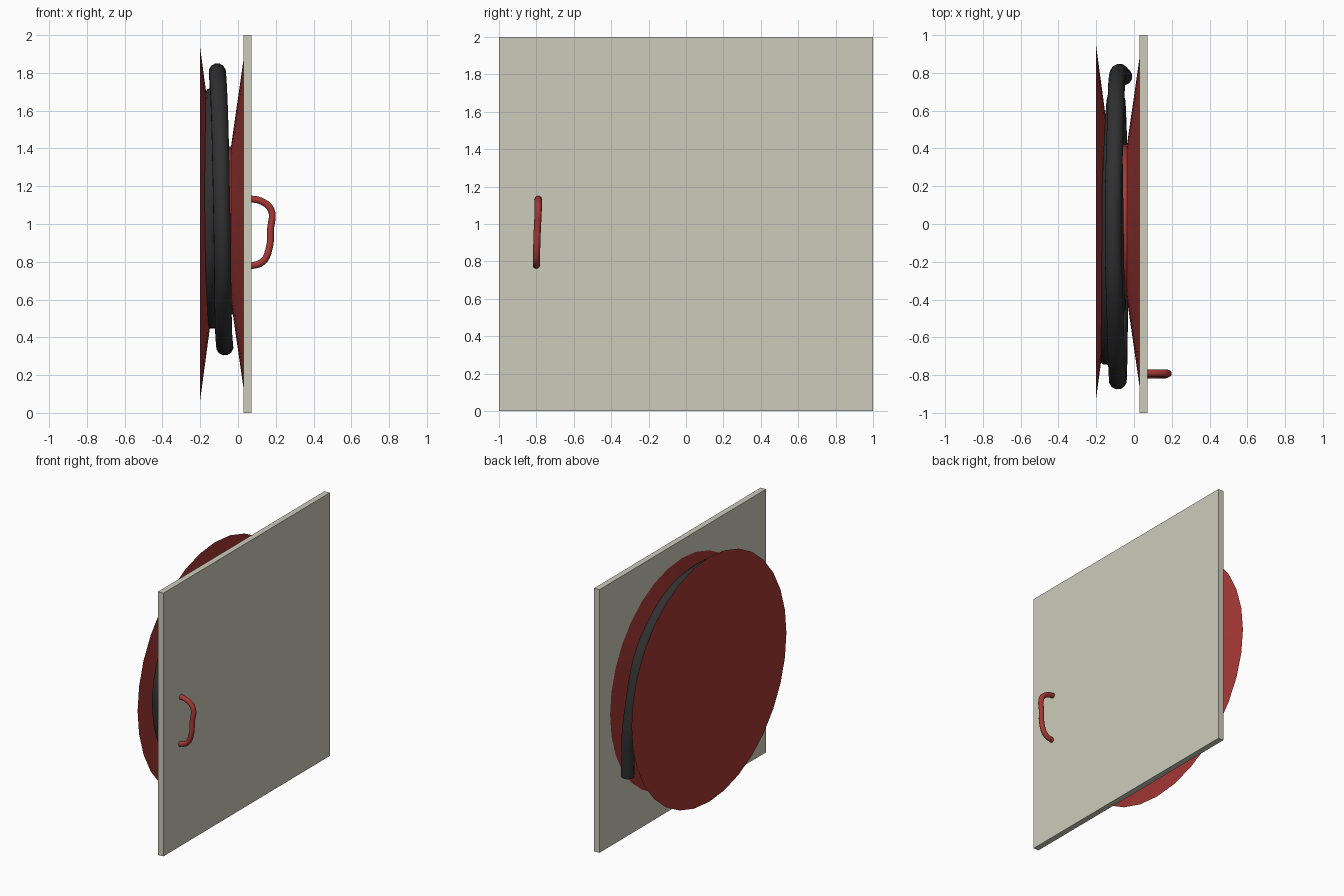
import bpy, bmesh, math

if "Cube" in bpy.data.objects:
    bpy.data.objects.remove(bpy.data.objects["Cube"])


def material(name, rgb):
    m = bpy.data.materials.new(name)
    m.diffuse_color = (*rgb, 1)
    m.use_nodes = True
    m.node_tree.nodes["Principled BSDF"].inputs["Base Color"].default_value = m.diffuse_color
    return m


RED = material("red", (0.38, 0.04, 0.035))
BLACK = material("black", (0.03, 0.03, 0.03))
CREAM = material("cream", (0.6, 0.6, 0.5))


def add_mesh(name, bm, mat):
    bmesh.ops.recalc_face_normals(bm, faces=bm.faces)
    me = bpy.data.meshes.new(name)
    bm.to_mesh(me)
    bm.free()
    me.materials.append(mat)
    ob = bpy.data.objects.new(name, me)
    bpy.context.collection.objects.link(ob)
    return ob


def smooth(ob):
    bpy.ops.object.select_all(action='DESELECT')
    ob.select_set(True)
    bpy.context.view_layer.objects.active = ob
    bpy.ops.object.shade_smooth_by_angle(angle=math.radians(40))


def tube(name, points, radius, mat, steps, sides):
    cu = bpy.data.curves.new(name, 'CURVE')
    cu.dimensions = '3D'
    cu.bevel_depth = radius
    cu.bevel_resolution = sides
    cu.use_fill_caps = True
    sp = cu.splines.new('BEZIER')
    sp.resolution_u = steps
    sp.bezier_points.add(len(points) - 1)
    for bp, p in zip(sp.bezier_points, points):
        bp.co = p
        bp.handle_left_type = bp.handle_right_type = 'AUTO'
    ob = bpy.data.objects.new(name, cu)
    bpy.context.collection.objects.link(ob)
    bpy.ops.object.select_all(action='DESELECT')
    ob.select_set(True)
    bpy.context.view_layer.objects.active = ob
    bpy.ops.object.convert(target='MESH')
    ob = bpy.context.object
    ob.data.materials.clear()
    ob.data.materials.append(mat)
    smooth(ob)


# Cabinet door panel
bm = bmesh.new()
bmesh.ops.create_cube(bm, size=1)
for v in bm.verts:
    v.co = (0.05 + v.co.x * 0.044, v.co.y * 2, 1 + v.co.z * 2)
add_mesh("door", bm, CREAM)

# Reel: hub with two tapered flanges, turned about the x axis
SIDES = 32
bm = bmesh.new()
rings = []
for x, r in [(-0.2, 0.93), (-0.13, 0.41), (-0.037, 0.41), (0.035, 0.91)]:
    rings.append([bm.verts.new((x, 0.01 + r * math.cos(2 * math.pi * i / SIDES),
                                1 + r * math.sin(2 * math.pi * i / SIDES)))
                  for i in range(SIDES)])
for a, b in zip(rings, rings[1:]):
    for i in range(SIDES):
        j = (i + 1) % SIDES
        bm.faces.new((a[i], a[j], b[j], b[i]))
bm.faces.new(rings[0])
bm.faces.new(rings[-1])
smooth(add_mesh("reel", bm, RED))

# Hose: loose end hangs down, then winds inward; (x, radius) every quarter turn
quarters = [(-0.085, 0.79), (-0.11, 0.805), (-0.085, 0.83), (-0.07, 0.645),
            (-0.095, 0.66), (-0.13, 0.68), (-0.148, 0.70), (-0.13, 0.50),
            (-0.11, 0.50), (-0.1, 0.47), (-0.09, 0.44), (-0.08, 0.40)]
path = [(-0.055, 0.78, 0.52)]
N = 4 * (len(quarters) - 1)
for i in range(0, N + 1, 2):
    k = min(i // 4, len(quarters) - 2)
    t = i / 4 - k
    (x0, r0), (x1, r1) = quarters[k], quarters[k + 1]
    x, r = x0 + (x1 - x0) * t, r0 + (r1 - r0) * t
    a = i * math.pi / 8
    path.append((x, r * math.cos(a), 1 + r * math.sin(a)))
tube("hose", path, 0.046, BLACK, 6, 4)

# Door handle
tube("handle", [(0.05, -0.79, 1.135), (0.125, -0.79, 1.12), (0.175, -0.79, 1.075),
                (0.172, -0.795, 0.97), (0.167, -0.798, 0.88), (0.13, -0.80, 0.80),
                (0.05, -0.80, 0.775)], 0.019, RED, 5, 3)
